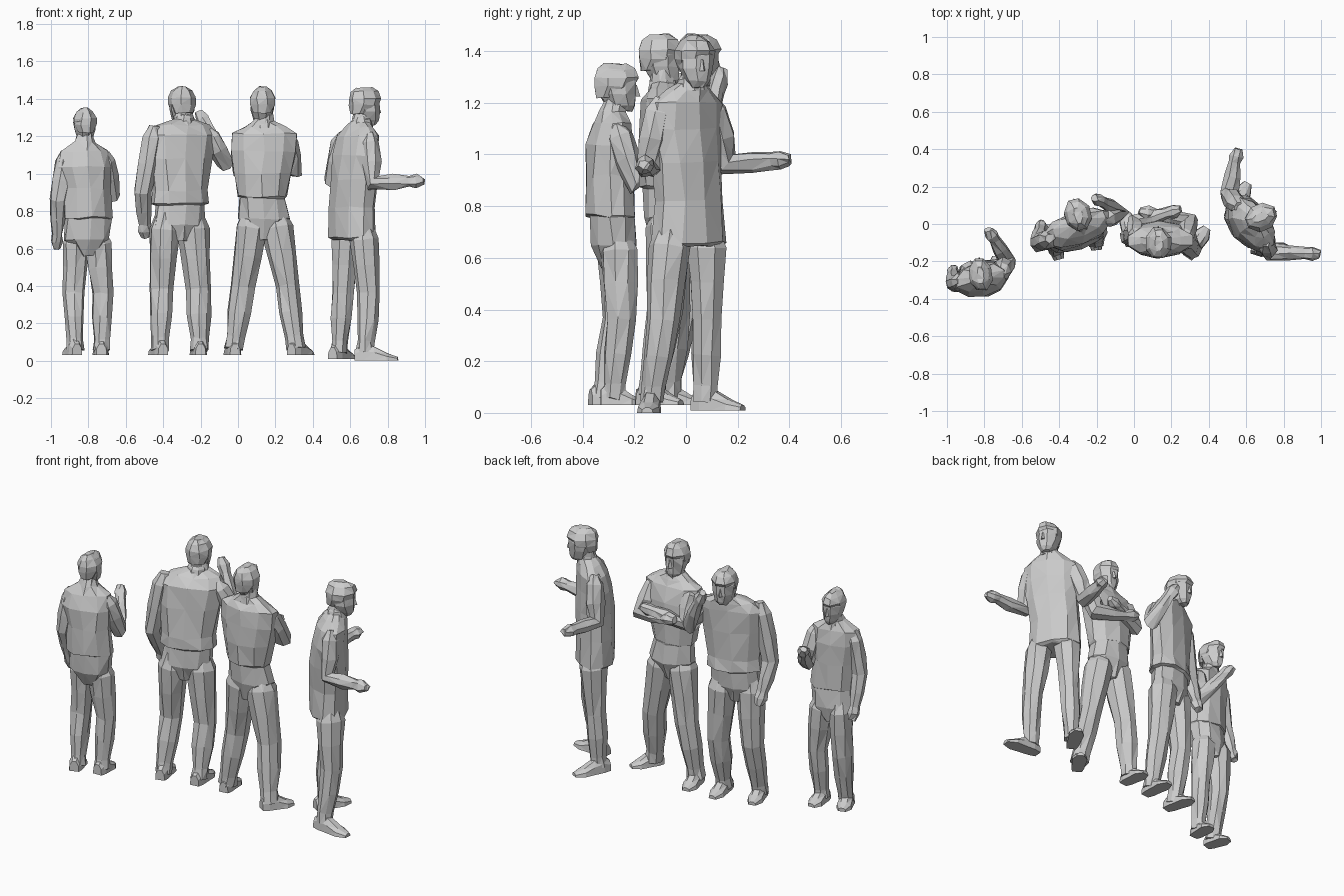
import bpy, bmesh, math, random
from mathutils import Vector as V

random.seed(4)


def loft(name, rings, jitter=0.004):
    """Skin a stack of equal-sized vertex rings into a faceted closed solid."""
    bm = bmesh.new()
    rows = [[bm.verts.new(p + V([random.uniform(-jitter, jitter) for _ in range(3)])) for p in r]
            for r in rings]
    n = len(rows[0])
    for a, b in zip(rows, rows[1:]):
        for i in range(n):
            j = (i + 1) % n
            bm.faces.new((a[i], a[j], b[j], b[i]))
    bm.faces.new(rows[0])
    bm.faces.new(rows[-1])
    bmesh.ops.triangulate(bm, faces=bm.faces[:])
    bmesh.ops.recalc_face_normals(bm, faces=bm.faces[:])
    mesh = bpy.data.meshes.new(name)
    bm.to_mesh(mesh)
    bm.free()
    bpy.context.collection.objects.link(bpy.data.objects.new(name, mesh))


def oval(c, u, v, n):
    """Ring of n points around c with half axes u and v."""
    return [c + u * math.cos(t) + v * math.sin(t)
            for t in [(i + 0.5) * math.tau / n for i in range(n)]]


def axes(deg):
    """Sideways and forward directions of a figure turned from +y."""
    a = math.radians(deg)
    return V((math.cos(a), math.sin(a), 0)), V((-math.sin(a), math.cos(a), 0))


def body(name, rings, turn):
    s, f = axes(turn)
    loft(name, [oval(V((x, y, z)), s * w, f * d, 10) for x, y, z, w, d in rings], 0.006)


def limb(name, a, b, c, stops, n=7):
    """Bent limb a-b-c; stops are (position 0..2 along it, radius)."""
    a, b, c = V(a), V(b), V(c)
    d1, d2 = (b - a).normalized(), (c - b).normalized()
    u = d1.cross(d2)
    u = u.normalized() if u.length > 0.02 else d1.orthogonal().normalized()
    rings = []
    for t, r in stops:
        p = a.lerp(b, t) if t <= 1 else b.lerp(c, t - 1)
        d = d1 if t < 1 else d2 if t > 1 else (d1 + d2).normalized()
        rings.append(oval(p, u * r, d.cross(u) * r, n))
    loft(name, rings, 0.005)


def arm(name, a, b, c, r=0.055):
    limb(name, a, b, c, [(-.12, r * .45), (.1, r * .95), (.55, r), (1, r * .92),
                         (1.4, r * .78), (1.7, r * .6), (1.85, r * .7), (2, r * .4)])


def leg(name, a, b, c, r):
    limb(name, a, b, c, [(-.22, r * .6), (.05, r), (.5, r * .9), (1, r * .76),
                         (1.45, r * .72), (1.85, r * .58), (2.05, r * .6)], 8)


def foot(name, heel, toe, base):
    h, t = V((*heel, base)), V((*toe, base))
    d = (t - h).normalized()
    s, up = V((d.y, -d.x, 0)), V((0, 0, 1))
    rings = []
    for k, w, z in [(0, .028, .06), (.2, .038, .09), (.45, .04, .075), (.75, .045, .04), (1, .022, .02)]:
        c = h.lerp(t, k)
        rings.append([c + s * (w * x) + up * (z * y) for x, y in
                      [(-1, 0), (1, 0), (.9, .6), (.4, 1), (-.4, 1), (-.9, .6)]])
    loft(name, rings, 0)


def head(name, x, y, z, h, w, d, turn):
    s, f = axes(turn)
    c = V((x, y, z))

    def stack(part, rows, n):
        loft(part, [oval(c + V((0, 0, h * k)) + f * (d * o), s * (w * a), f * (d * b), n)
                    for k, o, a, b in rows], 0.004)
    # skull, from chin to forehead
    stack(name + "_head", [(-.02, .35, .35, .35), (.1, .2, .66, .65), (.35, .06, .88, .86),
                           (.6, 0, .95, .93), (.85, 0, .7, .75), (.97, 0, .35, .4)], 8)
    # hair, sitting toward the back and crown
    stack(name + "_hair", [(.28, -.4, .66, .5), (.52, -.1, .98, .9), (.7, 0, 1, 1.03),
                           (.89, 0, .72, .88), (1, -.05, .3, .5)], 8)
    # small nose wedge
    p = c + f * (d * .82) + V((0, 0, h * .3))
    loft(name + "_nose", [[p - s * .014, p + s * .014, p + f * .02],
                          [p - s * .006 + V((0, 0, .045)), p + s * .006 + V((0, 0, .045)),
                           p + f * .006 + V((0, 0, .045))]], 0)


def collar(name, x, y, z, r, turn):
    s, f = axes(turn)
    loft(name, [oval(V((x, y, z + k)), s * r * a, f * r * a, 8)
                for k, a in [(-.025, 1.3), (.015, 1.1), (.03, .85)]], 0.003)


# First figure: one hand raised in front of the chest
n = "first_figure"
body(n + "_torso", [(-.81, -.27, .56, .045, .06), (-.81, -.28, .65, .125, .09), (-.80, -.29, .76, .125, .09),
                    (-.80, -.29, .765, .135, .098), (-.81, -.295, .92, .128, .095), (-.82, -.30, 1.04, .152, .092),
                    (-.82, -.29, 1.12, .135, .072), (-.82, -.285, 1.17, .055, .05),
                    (-.82, -.27, 1.22, .042, .042)], 12)
head(n, -.82, -.27, 1.17, .18, .065, .09, 5)
collar(n + "_collar", -.82, -.28, 1.16, .042, 12)
arm(n + "_left_arm", (-.925, -.31, 1.09), (-.962, -.32, .86), (-.97, -.24, .6), .05)
arm(n + "_right_arm", (-.71, -.26, 1.09), (-.672, -.2, .89), (-.78, -.03, 1.07), .05)
leg(n + "_left_leg", (-.865, -.27, .64), (-.88, -.27, .36), (-.87, -.32, .07), .075)
leg(n + "_right_leg", (-.75, -.26, .64), (-.725, -.25, .36), (-.73, -.28, .07), .075)
foot(n + "_left_foot", (-.86, -.37), (-.91, -.22), .03)
foot(n + "_right_foot", (-.73, -.33), (-.735, -.17), .03)

# Second figure: one hand held up to the face, shirt hem over the waist
n = "second_figure"
body(n + "_torso", [(-.315, -.05, .64, .045, .06), (-.315, -.05, .73, .145, .09), (-.31, -.04, .83, .142, .088),
                    (-.31, -.04, .84, .165, .105), (-.31, -.04, .91, .158, .1), (-.31, -.03, 1.08, .178, .095),
                    (-.30, -.02, 1.21, .2, .088), (-.29, 0, 1.26, .15, .066), (-.29, .02, 1.29, .06, .05),
                    (-.295, .04, 1.34, .045, .045)], 20)
head(n, -.30, .05, 1.27, .195, .075, .085, 15)
collar(n + "_collar", -.29, .015, 1.285, .046, 20)
arm(n + "_left_arm", (-.455, -.08, 1.22), (-.51, -.1, .9), (-.495, 0, .66), .055)
arm(n + "_right_arm", (-.155, .025, 1.215), (-.068, .07, 1.06), (-.21, .14, 1.33), .053)
leg(n + "_left_leg", (-.39, -.075, .72), (-.41, -.06, .38), (-.415, -.13, .07), .085)
leg(n + "_right_leg", (-.24, -.02, .72), (-.21, -.02, .38), (-.205, -.08, .07), .085)
foot(n + "_left_foot", (-.40, -.19), (-.45, .0), .03)
foot(n + "_right_foot", (-.2, -.14), (-.22, .06), .03)

# Third figure: arms crossed, legs apart
n = "third_figure"
body(n + "_torso", [(.135, -.07, .65, .045, .06), (.14, -.07, .76, .145, .095), (.13, -.075, .87, .128, .09),
                    (.13, -.08, .88, .136, .096), (.13, -.08, 1.0, .155, .1), (.14, -.085, 1.12, .18, .1),
                    (.14, -.09, 1.215, .178, .08), (.14, -.09, 1.25, .11, .06), (.14, -.09, 1.28, .055, .05),
                    (.14, -.09, 1.34, .044, .044)], 0)
head(n, .13, -.1, 1.27, .195, .073, .085, 0)
collar(n + "_collar", .14, -.09, 1.27, .046, 0)
arm(n + "_left_arm", (.015, -.075, 1.19), (.008, .01, 1.03), (.25, .08, 1.1), .053)
arm(n + "_right_arm", (.27, -.075, 1.19), (.3, .01, 1.02), (.03, .07, 1.07), .055)
leg(n + "_left_leg", (.075, -.07, .73), (.025, -.05, .4), (-.02, -.07, .08), .088)
leg(n + "_right_leg", (.205, -.07, .73), (.265, -.08, .4), (.305, -.13, .08), .088)
foot(n + "_left_foot", (-.015, -.12), (-.04, .06), .03)
foot(n + "_right_foot", (.285, -.18), (.39, -.02), .03)

# Fourth figure: turned sideways, long top, both forearms held out
n = "fourth_figure"
body(n + "_torso", [(.61, .01, .645, .135, .09), (.61, .01, .66, .158, .11), (.61, .01, .82, .15, .11),
                    (.62, 0, .97, .155, .11), (.63, -.01, 1.1, .17, .1), (.64, 0, 1.2, .16, .085),
                    (.65, .01, 1.25, .1, .065), (.66, .02, 1.28, .05, .05), (.67, .03, 1.34, .045, .045)], -53)
head(n, .68, .035, 1.265, .195, .074, .088, -68)
collar(n + "_collar", .66, .02, 1.275, .048, -53)
arm(n + "_left_arm", (.555, .1, 1.19), (.505, .16, .965), (.555, .4, .98), .055)
arm(n + "_right_arm", (.705, -.105, 1.19), (.72, -.15, .95), (.995, -.16, .96), .053)
leg(n + "_left_leg", (.575, .08, .66), (.56, .08, .36), (.54, .075, .06), .08)
leg(n + "_right_leg", (.675, -.065, .66), (.70, -.09, .36), (.68, -.13, .06), .08)
foot(n + "_left_foot", (.505, .03), (.61, .22), .01)
foot(n + "_right_foot", (.625, -.13), (.855, -.15), .0)
